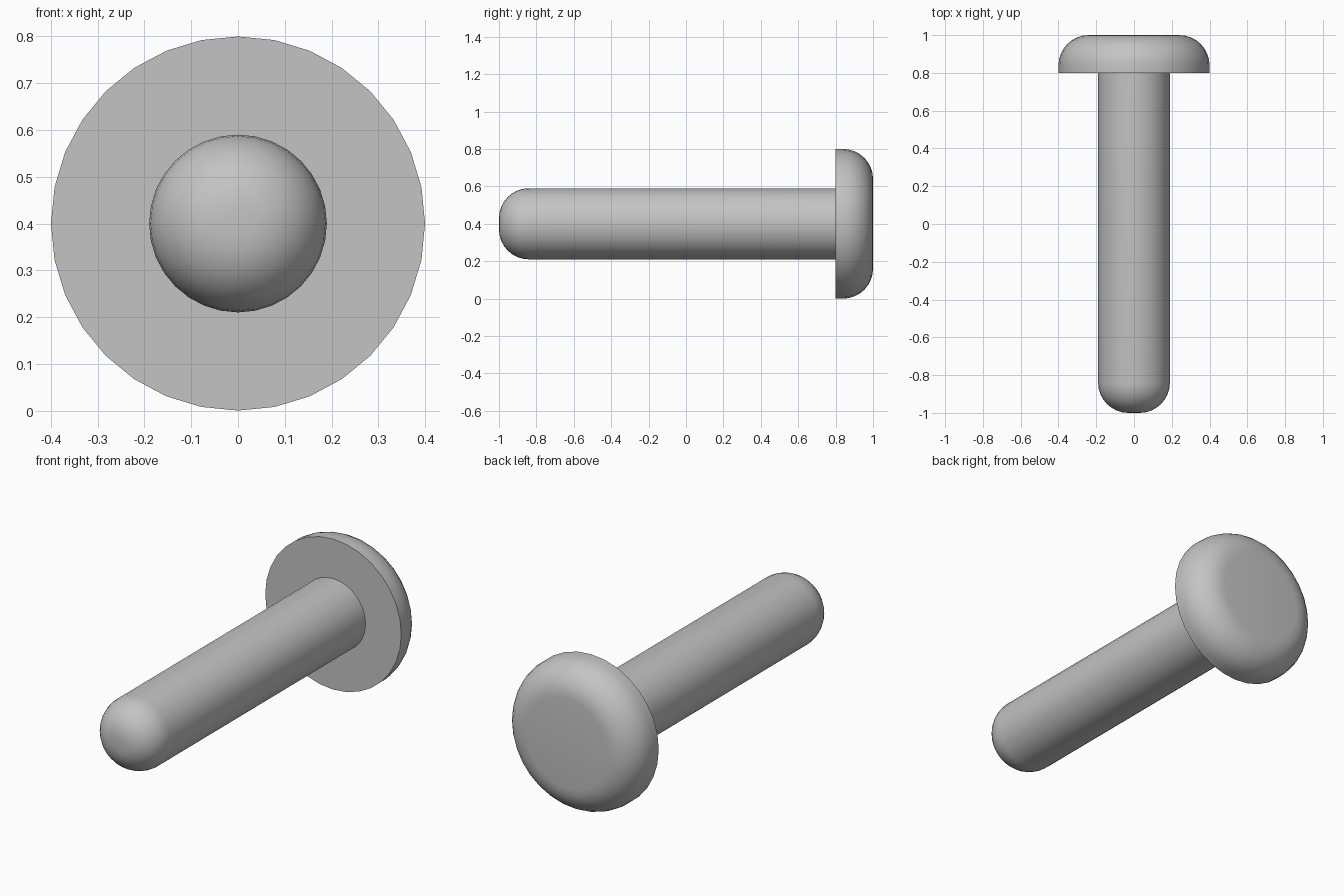
import bpy, bmesh
from math import sin, cos, pi, radians

cube = bpy.data.objects.get("Cube")
if cube:
    bpy.data.objects.remove(cube)

SIDES = 32
CENTRE_Z = 0.4
ROUND = 0.16      # edge rounding shared by head and tip
STEPS = 8

metal = bpy.data.materials.new("grey_metal")
metal.use_nodes = True
grey = (0.55, 0.55, 0.55, 1)
metal.diffuse_color = grey
metal.node_tree.nodes["Principled BSDF"].inputs["Base Color"].default_value = grey


def rounded_rod(name, radius, y_flat, y_round):
    """Cylinder along y, square at y_flat and rounded over at y_round."""
    way = 1 if y_round > y_flat else -1
    profile = [(radius, y_flat)]
    for i in range(STEPS + 1):
        a = pi / 2 * i / STEPS
        profile.append((radius - ROUND + ROUND * cos(a),
                        y_round - way * ROUND * (1 - sin(a))))
    bm = bmesh.new()
    rings = []
    for r, y in profile:
        rings.append([bm.verts.new((r * sin(2 * pi * k / SIDES), y,
                                    CENTRE_Z + r * cos(2 * pi * k / SIDES)))
                      for k in range(SIDES)])
    for a, b in zip(rings, rings[1:]):
        for k in range(SIDES):
            n = (k + 1) % SIDES
            bm.faces.new((a[k], a[n], b[n], b[k]))
    bm.faces.new(rings[0])
    bm.faces.new(rings[-1])
    bmesh.ops.recalc_face_normals(bm, faces=bm.faces)
    mesh = bpy.data.meshes.new(name)
    bm.to_mesh(mesh)
    bm.free()
    mesh.materials.append(metal)
    obj = bpy.data.objects.new(name, mesh)
    bpy.context.collection.objects.link(obj)
    bpy.ops.object.select_all(action='DESELECT')
    obj.select_set(True)
    bpy.context.view_layer.objects.active = obj
    bpy.ops.object.shade_smooth_by_angle(angle=radians(35))


# Domed head at the back, round-nosed shank towards the front
rounded_rod("rivet_head", 0.4, 0.8, 1.0)
rounded_rod("rivet_shank", 0.19, 0.82, -1.0)
